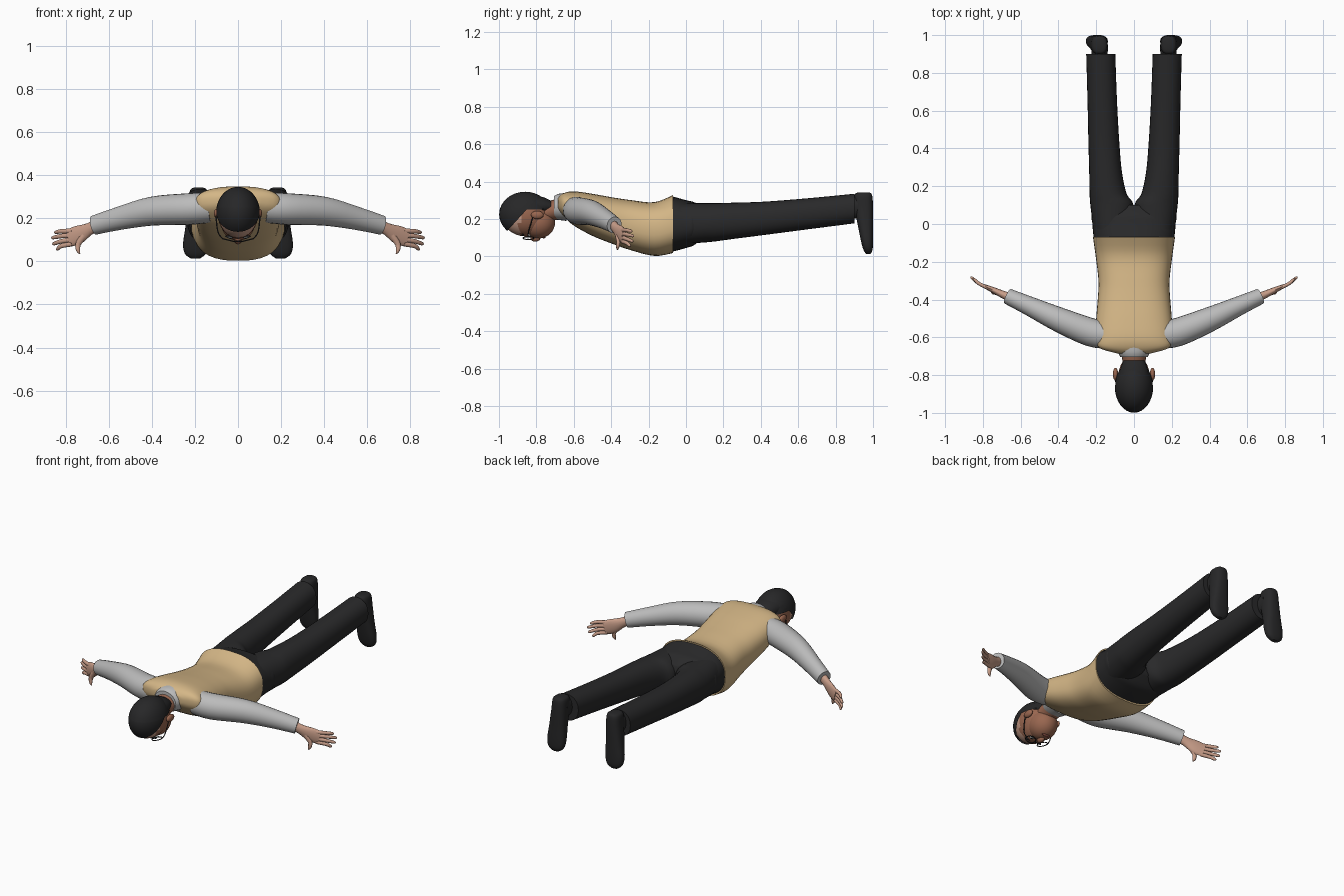
import bpy, bmesh, math
from mathutils import Vector

if "Cube" in bpy.data.objects:
    bpy.data.objects.remove(bpy.data.objects["Cube"])


def material(name, r, g, b):
    m = bpy.data.materials.new(name)
    m.use_nodes = True
    m.diffuse_color = (r, g, b, 1)
    bsdf = m.node_tree.nodes["Principled BSDF"]
    bsdf.inputs["Base Color"].default_value = (r, g, b, 1)
    bsdf.inputs["Roughness"].default_value = 0.8
    return m


VEST = material("tan vest", 0.66, 0.47, 0.24)
SHIRT = material("pale grey shirt", 0.5, 0.5, 0.5)
PANTS = material("charcoal trousers", 0.022, 0.022, 0.023)
BLACK = material("black hair and shoes", 0.02, 0.02, 0.021)
FACE = material("brown face skin", 0.32, 0.135, 0.08)
HAND = material("light hand skin", 0.58, 0.34, 0.25)
WHITE = material("eye white", 0.7, 0.7, 0.68)
LIPS = material("dark lips", 0.22, 0.07, 0.05)


def finish(name, bm, *mats):
    bmesh.ops.recalc_face_normals(bm, faces=bm.faces)
    me = bpy.data.meshes.new(name)
    bm.to_mesh(me)
    bm.free()
    for m in mats:
        me.materials.append(m)
    ob = bpy.data.objects.new(name, me)
    bpy.context.collection.objects.link(ob)
    bpy.ops.object.select_all(action="DESELECT")
    ob.select_set(True)
    bpy.context.view_layer.objects.active = ob
    bpy.ops.object.shade_smooth_by_angle(angle=math.radians(50))
    return ob


def catmull(pts, steps):
    out = []
    for i in range(len(pts) - 1):
        a, b = pts[max(i - 1, 0)], pts[i]
        c, d = pts[i + 1], pts[min(i + 2, len(pts) - 1)]
        for s in range(steps):
            t = s / steps
            out.append([q + 0.5 * t * (r - p + t * (2 * p - 5 * q + 4 * r - s2 + t * (3 * (q - r) + s2 - p)))
                        for p, q, r, s2 in zip(a, b, c, d)])
    return out + [list(pts[-1])]


def tube(name, pts, mats, up=(0, 0, 1), n=24, power=2.0, steps=4, normal=None, side=1, rule=None):
    """Loft superellipse rings (x, y, z, width, height) along a smooth path."""
    rings = catmull(pts, steps)
    centres = [Vector((side * r[0], r[1], r[2])) for r in rings]
    bm = bmesh.new()
    loops = []
    for i, r in enumerate(rings):
        tan = Vector(normal) if normal else centres[min(i + 1, len(rings) - 1)] - centres[max(i - 1, 0)]
        u = tan.cross(Vector(up)).normalized()
        v = u.cross(tan).normalized()
        loop = []
        for k in range(n):
            c, s = math.cos(math.tau * k / n), math.sin(math.tau * k / n)
            cu = math.copysign(abs(c) ** (2 / power), c)
            sv = math.copysign(abs(s) ** (2 / power), s)
            loop.append(bm.verts.new(centres[i] + u * cu * r[3] + v * sv * r[4]))
        loops.append(loop)
    for a, b in zip(loops, loops[1:]):
        for k in range(n):
            bm.faces.new((a[k], a[(k + 1) % n], b[(k + 1) % n], b[k]))
    bm.faces.new(loops[0])
    bm.faces.new(loops[-1])
    if rule:
        for f in bm.faces:
            f.material_index = rule(f.calc_center_median())
    return finish(name, bm, *mats)


def ball(name, loc, size, mats, rule=None, cuts=(), drop=None, seg=32):
    bm = bmesh.new()
    bmesh.ops.create_uvsphere(bm, u_segments=seg, v_segments=seg // 2, radius=1)
    for v in bm.verts:
        v.co = Vector(loc) + Vector(size) * v.co
    for co, no in cuts:
        bmesh.ops.bisect_plane(bm, geom=bm.verts[:] + bm.edges[:] + bm.faces[:], plane_co=co, plane_no=no)
    if drop:
        bmesh.ops.delete(bm, geom=[f for f in bm.faces if drop(f.calc_center_median())], context="FACES")
    if rule:
        for f in bm.faces:
            f.material_index = rule(f.calc_center_median())
    return finish(name, bm, *mats)


def span(y, top, bottom, rx):
    return (0, y, (top + bottom) / 2, rx, (top - bottom) / 2)


ALONG = (0, 1, 0)

# Vest with a small V neck showing the shirt on the chest
tube("vest", [span(-0.685, 0.315, 0.25, 0.09), span(-0.655, 0.338, 0.215, 0.185),
              span(-0.6, 0.348, 0.165, 0.202), span(-0.5, 0.335, 0.11, 0.2),
              span(-0.4, 0.317, 0.07, 0.192), span(-0.3, 0.302, 0.035, 0.188),
              span(-0.17, 0.29, 0.003, 0.203), span(-0.07, 0.328, 0.018, 0.217)],
     [VEST, SHIRT], n=40, power=2.5, normal=ALONG,
     rule=lambda c: int(c.z < 0.24 and abs(c.x) < (-0.59 - c.y) * 0.8))

# Shirt collar and neck
tube("collar", [(0, -0.705, 0.262, 0.072, 0.062), (0, -0.68, 0.265, 0.085, 0.07),
                (0, -0.64, 0.265, 0.1, 0.075)], [SHIRT], normal=ALONG)
tube("neck", [(0, -0.8, 0.22, 0.06, 0.06), (0, -0.72, 0.245, 0.062, 0.055),
              (0, -0.65, 0.26, 0.07, 0.06)], [FACE], normal=ALONG)

# Trouser seat
tube("trouser_seat", [span(-0.08, 0.323, 0.024, 0.213), span(0, 0.301, 0.045, 0.22),
                      span(0.05, 0.287, 0.065, 0.215), span(0.1, 0.25, 0.12, 0.1)],
     [PANTS], n=40, power=2.4, normal=ALONG)

# Head: skull, jaw, nose, lips and hair cap
ball("skull", (0, -0.855, 0.222), (0.094, 0.132, 0.115), [FACE, HAND], rule=lambda c: int(c.y < -0.89))
ball("jaw", (0, -0.79, 0.182), (0.08, 0.09, 0.086), [FACE])
ball("nose", (0, -0.805, 0.097), (0.017, 0.026, 0.018), [FACE], seg=16)
ball("lips", (0, -0.76, 0.104), (0.027, 0.009, 0.008), [LIPS], seg=16)
ball("hair", (0, -0.86, 0.225), (0.102, 0.139, 0.121), [BLACK],
     cuts=[((0, -0.98, 0.11), (0, -1.1, 1)), ((0, 0, 0.25), (0, 0, 1))],
     drop=lambda c: c.z < min(0.11 + 1.1 * (c.y + 0.98), 0.25))
tube("nape_hair", [(0, -0.82, 0.265, 0.085, 0.065), (0, -0.76, 0.268, 0.07, 0.048),
                   (0, -0.722, 0.268, 0.055, 0.03)], [BLACK], normal=ALONG)
tube("glasses_bridge", [(-0.014, -0.845, 0.094, 0.003, 0.003), (0.014, -0.845, 0.094, 0.003, 0.003)],
     [BLACK], n=8, steps=1)

FINGERS = [("index", 0.845, -0.296, 0.058), ("middle", 0.862, -0.284, 0.082),
           ("ring", 0.866, -0.28, 0.11), ("little", 0.853, -0.288, 0.135)]

for side, label in ((1, "left"), (-1, "right")):
    # Trouser leg, ankle and downward-pointing shoe
    tube(label + "_leg", [(0.115, -0.03, 0.175, 0.1, 0.11), (0.117, 0.1, 0.18, 0.114, 0.105),
                          (0.137, 0.16, 0.183, 0.098, 0.102), (0.15, 0.27, 0.192, 0.087, 0.096),
                          (0.159, 0.42, 0.204, 0.082, 0.089), (0.168, 0.65, 0.228, 0.078, 0.083),
                          (0.176, 0.9, 0.256, 0.077, 0.079)],
         [PANTS], n=28, power=2.2, normal=ALONG, side=side)
    tube(label + "_ankle", [(0.182, 0.86, 0.265, 0.04, 0.06), (0.182, 0.95, 0.265, 0.045, 0.065)],
         [BLACK], normal=ALONG, side=side)
    tube(label + "_shoe", [(0.183, 0.95, 0.342, 0.022, 0.03), (0.183, 0.948, 0.328, 0.04, 0.047),
                           (0.185, 0.951, 0.26, 0.046, 0.049), (0.192, 0.96, 0.16, 0.052, 0.04),
                           (0.197, 0.968, 0.08, 0.058, 0.032), (0.198, 0.973, 0.035, 0.048, 0.024),
                           (0.198, 0.975, 0.014, 0.022, 0.012)],
         [BLACK], up=(0, 1, 0), power=2.6, normal=(0, 0, -1), side=side)

    # Sleeve
    tube(label + "_sleeve", [(0.13, -0.59, 0.25, 0.07, 0.07), (0.23, -0.573, 0.243, 0.075, 0.073),
                             (0.4, -0.505, 0.233, 0.065, 0.067), (0.55, -0.436, 0.2, 0.051, 0.054),
                             (0.668, -0.383, 0.168, 0.042, 0.045)], [SHIRT], side=side)

    # Palm, fingers and thumb
    tube(label + "_palm", [(0.64, -0.395, 0.175, 0.025, 0.028), (0.69, -0.375, 0.15, 0.02, 0.029),
                           (0.74, -0.352, 0.124, 0.016, 0.043), (0.785, -0.332, 0.108, 0.011, 0.041)],
         [HAND], side=side, n=16)
    for i, (name, x, y, z) in enumerate(FINGERS):
        base = (0.77, -0.34, 0.081 + 0.02 * i)
        mid = (0.82, -0.316, (base[2] + z) / 2 + 0.002)
        tube(f"{label}_{name}_finger", [base + (0.01, 0.012), mid + (0.009, 0.0105),
                                        (x - 0.008, y - 0.005, z, 0.007, 0.008), (x, y, z, 0.002, 0.002)],
             [HAND], side=side, n=10, steps=3)
    tube(label + "_thumb", [(0.7, -0.372, 0.135, 0.013, 0.018), (0.74, -0.362, 0.085, 0.011, 0.014),
                            (0.742, -0.365, 0.052, 0.009, 0.01), (0.734, -0.367, 0.036, 0.003, 0.003)],
         [HAND], up=(1, 0, 0), side=side, n=10, steps=3)

    # Ear, eye, brow and glasses
    ball(label + "_ear", (side * 0.098, -0.795, 0.222), (0.014, 0.034, 0.022), [FACE], seg=16)
    ball(label + "_eye", (side * 0.036, -0.84, 0.113), (0.015, 0.008, 0.007), [WHITE], seg=16)
    ball(label + "_pupil", (side * 0.036, -0.84, 0.108), (0.006, 0.006, 0.004), [BLACK], seg=12)
    ball(label + "_brow", (side * 0.037, -0.872, 0.116), (0.023, 0.005, 0.006), [BLACK], seg=12)
    bpy.ops.mesh.primitive_torus_add(location=(side * 0.042, -0.842, 0.098), rotation=(0, side * -0.25, 0),
                                     major_radius=0.029, minor_radius=0.0028,
                                     major_segments=28, minor_segments=8)
    rim = bpy.context.object
    rim.name = label + "_glasses_rim"
    rim.data.materials.append(BLACK)
    bpy.ops.object.shade_smooth_by_angle()
    tube(label + "_glasses_temple", [(0.07, -0.845, 0.104, 0.003, 0.003), (0.094, -0.84, 0.14, 0.003, 0.003),
                                     (0.104, -0.81, 0.235, 0.003, 0.003)], [BLACK], up=(1, 0, 0), side=side, n=8)
